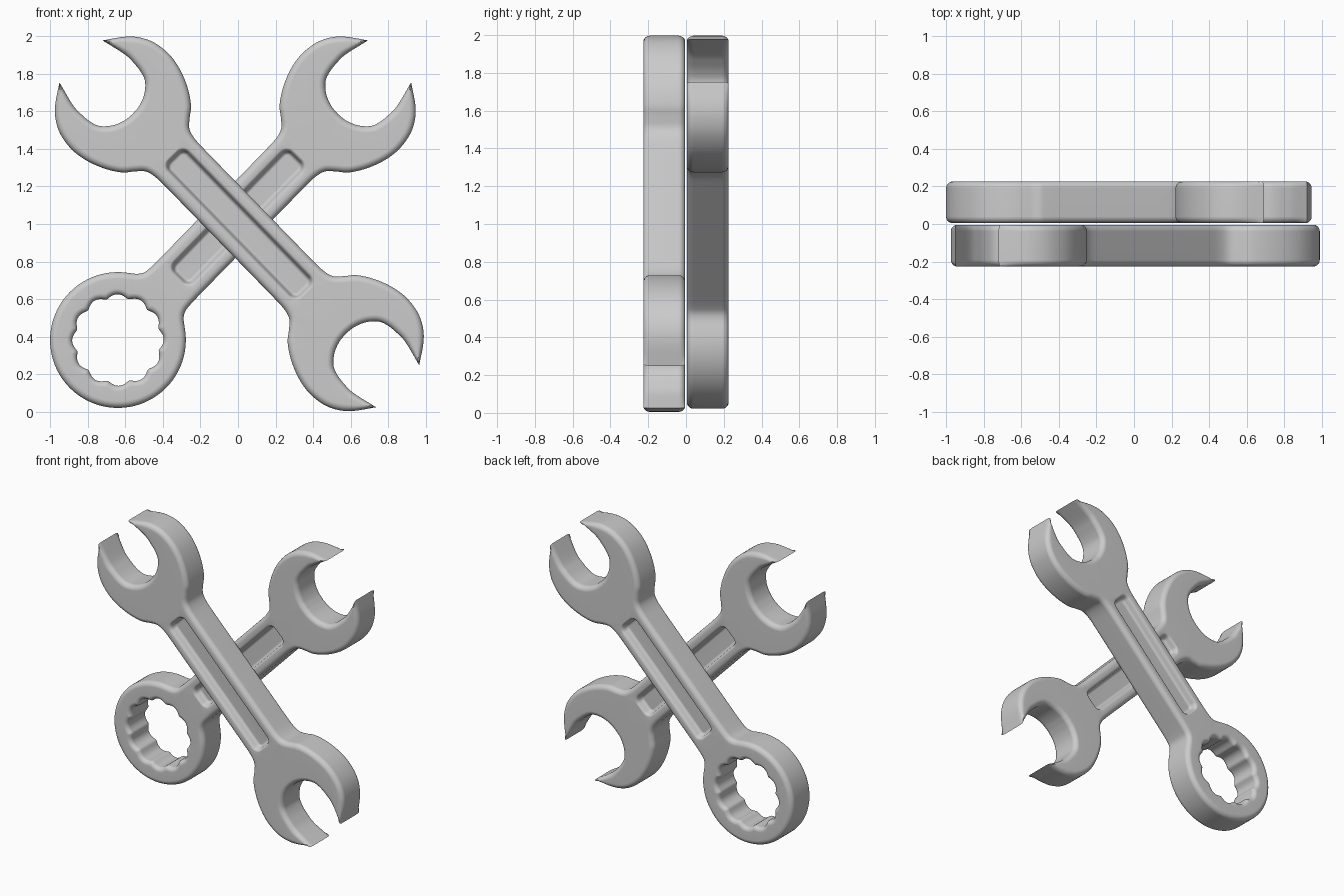
import bpy, bmesh, math
from mathutils import Vector

if "Cube" in bpy.data.objects:
    bpy.data.objects.remove(bpy.data.objects["Cube"])

T = 0.111      # half thickness of a wrench
R = 0.035      # rounding of the outer edges


def smooth_path(pts, steps=5):
    """Catmull-Rom curve through the 2D points."""
    p = [Vector(q) for q in pts]
    p = [2 * p[0] - p[1]] + p + [2 * p[-1] - p[-2]]
    out = []
    for a, b, c, d in zip(p, p[1:], p[2:], p[3:]):
        for i in range(steps):
            t = i / steps
            out.append(0.5 * (2 * b + (c - a) * t + (2 * a - 5 * b + 4 * c - d) * t * t
                              + (3 * b - a - 3 * c + d) * t ** 3))
    return out + [p[-2]]


def mirrored(half):
    """Half outline ending on the axis -> full outline of one end."""
    return half + [Vector((q.x, -q.y)) for q in reversed(half[:-1])]


# Open jaw: outside from handle to tip, then inside from tip to the axis
TIP = Vector((1.206, 0.16))
jaw_outer = smooth_path([(.40, .143), (.49, .146), (.548, .163), (.59, .207), (.632, .257),
                         (.712, .309), (.808, .347), (.903, .362), (1.0, .35),
                         (1.075, .315), (1.136, .26), TIP])
jaw_inner = smooth_path([TIP, (1.07, .193), (1.0, .195), (.94, .188), (.89, .168),
                         (.845, .117), (.82, .055), (.814, 0)])
JAW = mirrored(jaw_outer + jaw_inner[1:])

# Ring end: neck fillet, then a circle
RC, RR = 0.863, 0.361
a0 = math.pi - math.asin(0.21 / RR)
neck = smooth_path([(.40, .143), (.47, .145), (.51, .152), (.54, .173),
                    (RC + RR * math.cos(a0), 0.21)])
arc = [Vector((RC + RR * math.cos(a0 * (1 - i / 40)), RR * math.sin(a0 * (1 - i / 40))))
       for i in range(1, 41)]
RING = mirrored(neck + arc)


def ring_hole():
    """Twelve-point socket opening at the far end."""
    pts = []
    for i in range(144):
        a = 2 * math.pi * i / 144
        r = 0.219 + 0.024 * math.sqrt(math.sin(6 * a) ** 2 + 0.04)
        pts.append(Vector((-RC + r * math.cos(a), r * math.sin(a))))
    return pts


def rounded_rect(uc, hl, hw, r, n=6):
    pts = []
    for k, (su, sv) in enumerate([(1, 1), (-1, 1), (-1, -1), (1, -1)]):
        for i in range(n + 1):
            a = math.pi / 2 * (k + i / n)
            pts.append((uc + su * (hl - r) + r * math.cos(a), sv * (hw - r) + r * math.sin(a)))
    return pts


def loft(bm, rings):
    """Bridge closed rings of 3D points; return the BMVert rings."""
    vr = [[bm.verts.new(p) for p in ring] for ring in rings]
    for a, b in zip(vr, vr[1:]):
        for i in range(len(a)):
            j = (i + 1) % len(a)
            bm.faces.new((a[i], a[j], b[j], b[i]))
    return vr


def loop_edges(bm, ring):
    return [bm.edges.get((ring[i - 1], ring[i])) for i in range(len(ring))]


def rounded_wall(bm, loop, radius, tips=(), seg=5):
    """Side wall with rounded rims that thin out towards the jaw tips."""
    n = len(loop)
    norm, width = [], []
    for i in range(n):
        t = (loop[(i + 1) % n] - loop[i - 1]).normalized()
        norm.append(Vector((t.y, -t.x)))
        d = min([(loop[i] - q).length for q in tips], default=9)
        width.append(min(radius, 0.01 + 0.17 * d))
    prof = []
    for k in range(seg + 1):
        a = math.pi / 2 * (1 - k / seg)
        prof.append((1 - math.cos(a), T - radius * (1 - math.sin(a))))
    prof += [(f, -h) for f, h in reversed(prof)]
    rings = []
    for f, h in prof:
        ring = [p + m * (w * f) for p, m, w in zip(loop, norm, width)]
        rings.append([(q.x, h, q.y) for q in ring])
    vr = loft(bm, rings)
    return vr[0], vr[-1]


def wrench(name, far_end, recess_c, recess_l, hole, cx, cy, side):
    bm = bmesh.new()
    outline = JAW + [-q for q in far_end]
    tips = [Vector((s * TIP.x, t * TIP.y)) for s in (1, -1) for t in (1, -1)
            if s == 1 or far_end is JAW]
    caps = [[], []]
    # outer body and socket opening
    walls = [rounded_wall(bm, outline, R, tips)]
    if hole:
        walls.append(rounded_wall(bm, hole, 0.03))
    for w in walls:
        for c, ring in zip(caps, w):
            c += loop_edges(bm, ring)
    # recessed panel on both faces of the handle
    prof = [(0, 0), (.009, .004), (.017, .016), (.021, .033), (.028, .045), (.04, .05)]
    for c, s in zip(caps, (1, -1)):
        rings = [[(u, s * (T - d), v) for u, v in
                  rounded_rect(recess_c, recess_l - o, 0.087 - o, 0.055 - o)] for o, d in prof]
        vr = loft(bm, rings)
        bm.faces.new(vr[-1])
        c += loop_edges(bm, vr[0])
    # flat faces around the openings
    for c, s in zip(caps, (1, -1)):
        bmesh.ops.triangle_fill(bm, use_beauty=True, edges=c, normal=(0, s, 0))
    # lay the wrench along its diagonal
    for v in bm.verts:
        u, w, p = v.co
        v.co = (cx + side * (-.698 * u + .716 * p), cy + w, 1.001 + .716 * u + .698 * p)
    bmesh.ops.recalc_face_normals(bm, faces=bm.faces)
    me = bpy.data.meshes.new(name)
    bm.to_mesh(me)
    bm.free()
    ob = bpy.data.objects.new(name, me)
    bpy.context.collection.objects.link(ob)
    bpy.ops.object.select_all(action='DESELECT')
    ob.select_set(True)
    bpy.context.view_layer.objects.active = ob
    bpy.ops.object.shade_smooth_by_angle(angle=math.radians(45))
    mod = ob.modifiers.new("even_shading", 'WEIGHTED_NORMAL')
    mod.keep_sharp = True
    return ob


wrench("double_open_wrench", JAW, 0.0, 0.515, None, 0.007, -0.115, 1)
wrench("combination_wrench", RING, 0.05, 0.462, ring_hole(), -0.036, 0.115, -1)
